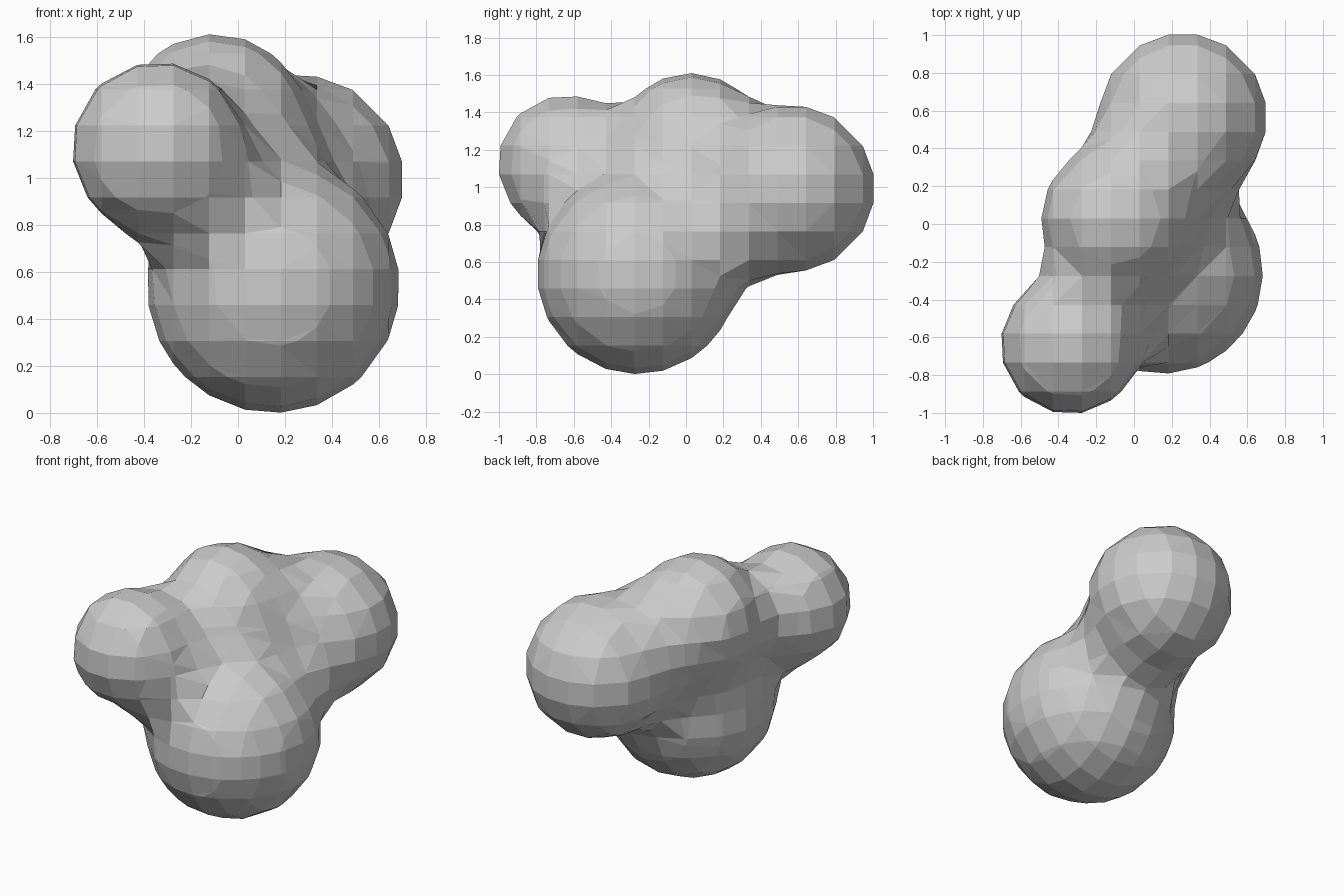
import bpy
from mathutils import Vector

if "Cube" in bpy.data.objects:
    bpy.data.objects.remove(bpy.data.objects["Cube"])

STEP = 0.1527                              # facet grid size
ORIGIN = Vector((0.1065, 0.1065, 0.687))   # places the facet grid
# surface radius / influence radius, for stiffness 2 and threshold 0.6
RATIO = (1 - 0.3 ** (1 / 3)) ** 0.5

# Blobs: centre and visible radius
blobs = [
    ((0.15, -0.26, 0.537), 0.537),    # big lower ball
    ((-0.34, -0.64, 1.125), 0.37),    # front left ball
    ((0.26, 0.565, 0.992), 0.45),     # back right ball
    ((-0.10, 0.025, 1.22), 0.39),     # top ball
]

meta = bpy.data.metaballs.new("blob_field")
meta.resolution = STEP
meta.render_resolution = STEP
meta.threshold = 0.6
for centre, radius in blobs:
    e = meta.elements.new(type='BALL')
    e.co = Vector(centre) - ORIGIN
    e.radius = radius / RATIO
    e.stiffness = 2.0

field = bpy.data.objects.new("blob_field", meta)
field.location = ORIGIN
bpy.context.collection.objects.link(field)
bpy.context.view_layer.update()

# Freeze the merged blobs into a flat-shaded mesh
deps = bpy.context.evaluated_depsgraph_get()
mesh = bpy.data.meshes.new_from_object(field.evaluated_get(deps))
bpy.data.objects.remove(field)
mesh.name = "merged_blobs"
for p in mesh.polygons:
    p.use_smooth = False
if "sharp_face" not in mesh.attributes:
    mesh.shade_flat()
body = bpy.data.objects.new("merged_blobs", mesh)
body.location = ORIGIN
bpy.context.collection.objects.link(body)
